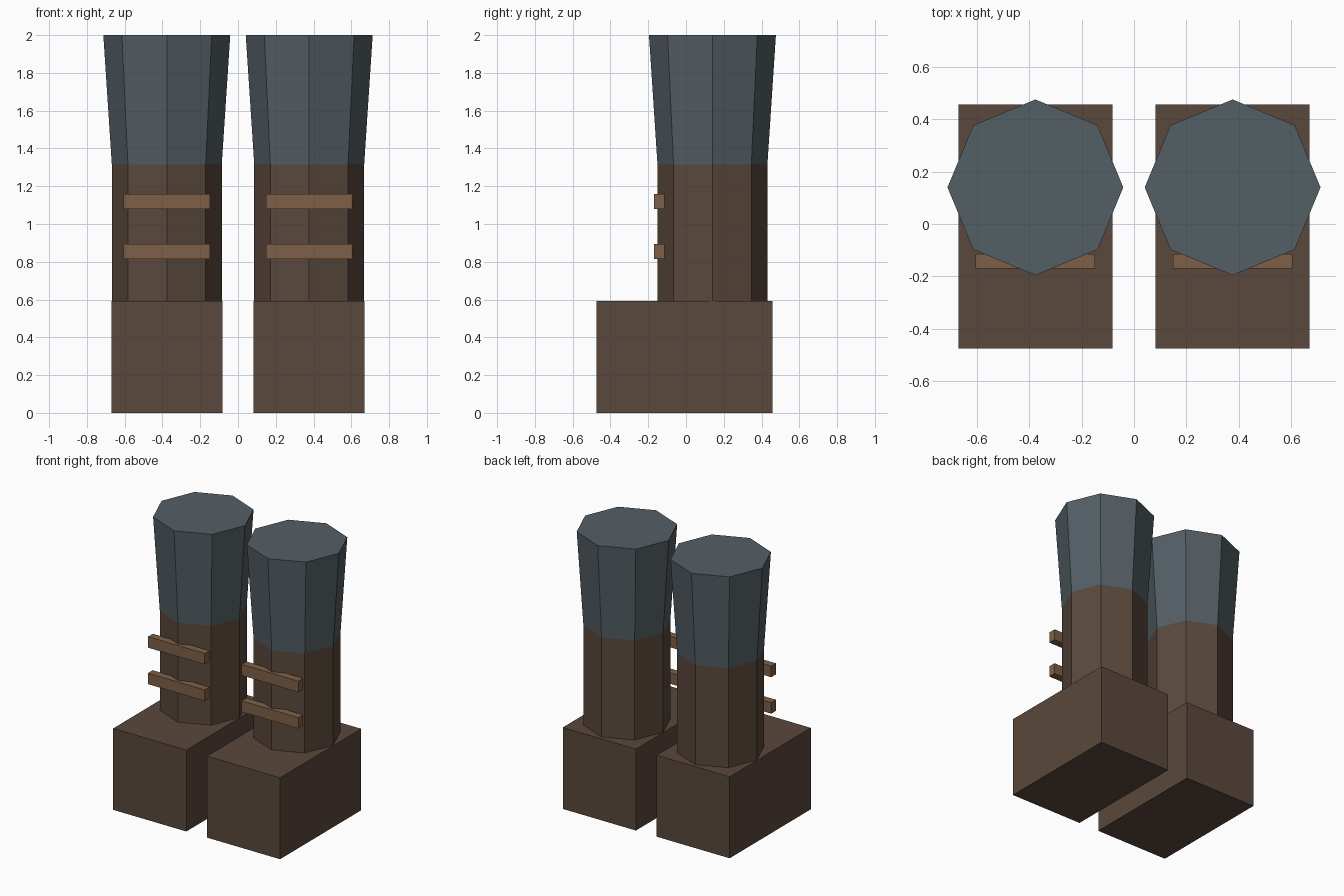
import bpy
import math

if "Cube" in bpy.data.objects:
    bpy.data.objects.remove(bpy.data.objects["Cube"])


def material(name, rgb):
    # 0-255 display colour to linear diffuse colour
    m = bpy.data.materials.new(name)
    m.diffuse_color = [(((c / 255) + 0.055) / 1.055) ** 2.4 for c in rgb] + [1]
    m.use_nodes = True
    m.node_tree.nodes["Principled BSDF"].inputs["Base Color"].default_value = m.diffuse_color
    return m


LEATHER = material("dark_brown_leather", (90, 72, 60))
CLOTH = material("slate_cloth", (84, 94, 101))
STRAP = material("tan_strap", (126, 96, 71))


def finish(name, mat):
    ob = bpy.context.object
    ob.name = name
    ob.data.materials.append(mat)
    return ob


def box(name, x, y, z, mat):
    bpy.ops.mesh.primitive_cube_add(
        size=1, location=[(a + b) / 2 for a, b in (x, y, z)])
    ob = finish(name, mat)
    ob.scale = [b - a for a, b in (x, y, z)]
    bpy.ops.object.transform_apply(location=False, rotation=False, scale=True)


def octagon(name, x, y, z, r_low, r_high, mat):
    # eight-sided column with corners on the x and y axes
    bpy.ops.mesh.primitive_cone_add(
        vertices=8, radius1=r_low, radius2=r_high, depth=z[1] - z[0],
        location=(x, y, (z[0] + z[1]) / 2))
    finish(name, mat)


LEG_X, LEG_Y = 0.377, 0.14

for side, s in (("left", -1), ("right", 1)):
    cx = s * LEG_X
    # blocky foot
    box(f"{side}_foot", (cx - 0.294, cx + 0.294), (-0.475, 0.457), (0, 0.592), LEATHER)
    # boot shaft
    octagon(f"{side}_boot_shaft", cx, LEG_Y, (0.592, 1.315), 0.291, 0.291, LEATHER)
    # flared trouser leg
    octagon(f"{side}_trouser_leg", cx, LEG_Y, (1.315, 2.0), 0.291, 0.336, CLOTH)
    # two straps across the front
    for i, z in enumerate((0.815, 1.08)):
        box(f"{side}_strap_{i + 1}", (cx - 0.228, cx + 0.228),
            (-0.17, -0.115), (z, z + 0.08), STRAP)
